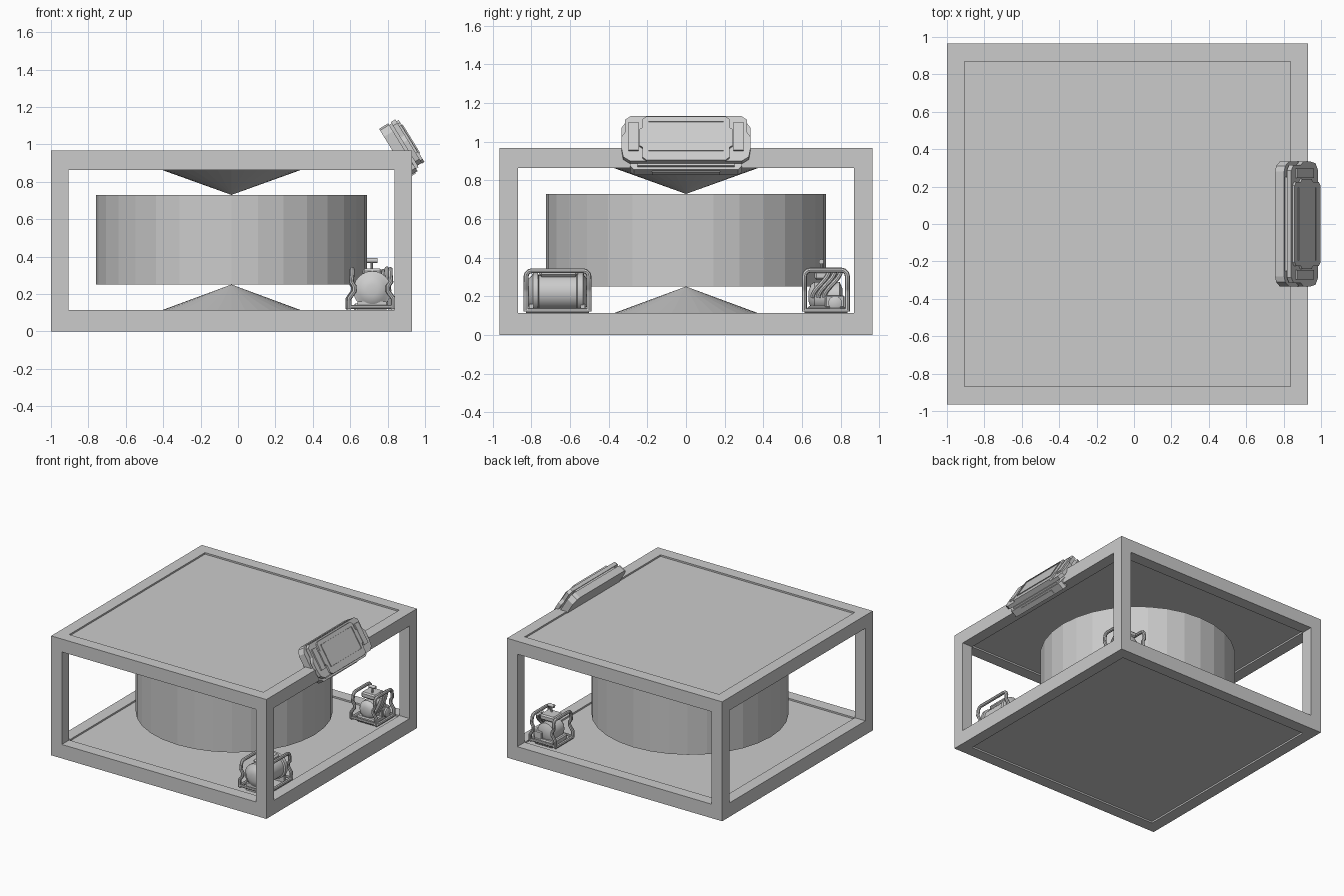
import bpy, bmesh, math
from mathutils import Matrix, Vector

if "Cube" in bpy.data.objects:
    bpy.data.objects.remove(bpy.data.objects["Cube"])

grey = bpy.data.materials.new("plain grey")
grey.diffuse_color = (0.6, 0.6, 0.6, 1)
grey.use_nodes = True
grey.node_tree.nodes["Principled BSDF"].inputs["Base Color"].default_value = grey.diffuse_color


def finish(name, bm, smooth=False):
    bmesh.ops.remove_doubles(bm, verts=bm.verts, dist=1e-5)
    bmesh.ops.recalc_face_normals(bm, faces=bm.faces)
    me = bpy.data.meshes.new(name)
    bm.to_mesh(me)
    bm.free()
    me.materials.append(grey)
    ob = bpy.data.objects.new(name, me)
    bpy.context.collection.objects.link(ob)
    if smooth:
        for o in bpy.context.selected_objects:
            o.select_set(False)
        ob.select_set(True)
        bpy.context.view_layer.objects.active = ob
        bpy.ops.object.shade_smooth_by_angle(angle=math.radians(35))
    return ob


def box(name, lo, hi, bevel=0):
    lo, hi = Vector(lo), Vector(hi)
    bm = bmesh.new()
    bmesh.ops.create_cube(bm, size=1)
    for v in bm.verts:
        v.co = (lo + hi) / 2 + v.co * (hi - lo)
    if bevel:
        bmesh.ops.bevel(bm, geom=bm.edges[:], offset=bevel, segments=1, affect='EDGES')
    return finish(name, bm)


def lathe(name, profile, centre, axis='Z', n=32, smooth=False):
    """Revolve (radius, height) pairs around an axis through centre."""
    rot = {'Z': Matrix(), 'Y': Matrix.Rotation(-math.pi / 2, 4, 'X'),
           'X': Matrix.Rotation(math.pi / 2, 4, 'Y')}[axis]
    m = Matrix.Translation(centre) @ rot
    bm = bmesh.new()
    rings = [[bm.verts.new(m @ Vector((r * math.cos(2 * math.pi * i / n),
                                       r * math.sin(2 * math.pi * i / n), h)))
              for i in range(n)] for r, h in profile]
    for a, b in zip(rings, rings[1:]):
        for i in range(n):
            bm.faces.new((a[i], a[(i + 1) % n], b[(i + 1) % n], b[i]))
    bm.faces.new(rings[0])
    bm.faces.new(rings[-1])
    return finish(name, bm, smooth)


def tube(name, pts, r):
    """Round tube along a path."""
    cu = bpy.data.curves.new(name, 'CURVE')
    cu.dimensions = '3D'
    cu.bevel_depth, cu.bevel_resolution, cu.use_fill_caps = r, 2, True
    sp = cu.splines.new('POLY')
    sp.points.add(len(pts) - 1)
    for p, q in zip(sp.points, pts):
        p.co = (*q, 1)
    tmp = bpy.data.objects.new(name + "_path", cu)
    bm = bmesh.new()
    bpy.context.collection.objects.link(tmp)
    me = tmp.evaluated_get(bpy.context.evaluated_depsgraph_get()).to_mesh()
    bm.from_mesh(me)
    bpy.data.objects.remove(tmp)
    return finish(name, bm, True)


# outer frame: box with six square openings
def frame(lo, hi, ilo, ihi):
    bm = bmesh.new()
    out, inn = (lo, hi), (ilo, ihi)
    loop = ((0, 0), (1, 0), (1, 1), (0, 1))
    for ax in range(3):
        u, w = (ax + 1) % 3, (ax + 2) % 3
        for s in (0, 1):
            rows = []
            for depth, side in ((out, out), (out, inn), (inn, inn)):
                row = []
                for a, b in loop:
                    p = [0, 0, 0]
                    p[ax], p[u], p[w] = depth[s][ax], side[a][u], side[b][w]
                    row.append(bm.verts.new(p))
                rows.append(row)
            for a, b in zip(rows, rows[1:]):
                for i in range(4):
                    j = (i + 1) % 4
                    bm.faces.new((a[i], a[j], b[j], b[i]))
    finish("outer_frame", bm)


frame((-1, -.965, 0), (.93, .965, .968), (-.905, -.87, .113), (.838, .87, .863))
box("top_panel", (-.905, -.87, .876), (.838, .87, .955))
box("floor_panel", (-.905, -.87, .013), (.838, .87, .1))

# drum held between two cones
cx = -.035
lathe("drum", [(.725, .25), (.725, .73)], (cx, 0, 0))
lathe("upper_cone", [(.001, .73), (.41, .877)], (cx, 0, 0))
lathe("lower_cone", [(.41, .099), (.001, .25)], (cx, 0, 0))

# tilted control panel: local x = world y, local y = up the face, local z = outward
tilt = Matrix(((0, -.523, .852, .923), (1, 0, 0, 0), (0, .852, .523, 1.022), (0, 0, 0, 1)))


def plate(name, half, z0, z1, inset=0, depth=0):
    """Prism from a half outline (x > 0) mirrored; optional recessed front."""
    pts = half + [(-x, y) for x, y in reversed(half)]
    bm = bmesh.new()
    a = [bm.verts.new((x, y, z0)) for x, y in pts]
    b = [bm.verts.new((x, y, z1)) for x, y in pts]
    bm.faces.new(a)
    front = bm.faces.new(b)
    for i in range(len(pts)):
        j = (i + 1) % len(pts)
        bm.faces.new((a[i], a[j], b[j], b[i]))
    if inset:
        bmesh.ops.inset_region(bm, faces=[front], thickness=inset)
        for v in front.verts:
            v.co.z -= depth
    bm.transform(tilt)
    finish(name, bm)


plate("console_back", [(.27, -.16), (.29, -.14), (.29, -.115), (.335, -.09), (.335, .09),
                       (.31, .13), (.28, .14)], -.112, -.055)
plate("console_middle", [(.25, -.145), (.25, .13)], -.055, -.04)
plate("console_front", [(.29, -.135), (.325, -.11), (.335, -.05), (.335, .01), (.315, .04),
                        (.315, .115), (.285, .138)], -.04, -.012)
plate("screen_surround", [(.205, -.138), (.225, -.12), (.225, -.06), (.24, -.05), (.24, .05),
                          (.225, .06), (.225, .11), (.205, .125)], -.012, .002)
plate("screen_bezel", [(.195, -.085), (.195, .093)], .002, .008, .01, .01)
for s in (-1, 1):
    bm = bmesh.new()
    bmesh.ops.create_cube(bm, size=1)
    for v in bm.verts:
        v.co = Vector((s * .272 + v.co.x * .05, .01 + v.co.y * .17, -.008 + v.co.z * .014))
    bm.transform(tilt)
    finish("side_grip", bm)
bm = bmesh.new()
bmesh.ops.create_cube(bm, size=1)
for v in bm.verts:
    v.co = Vector((v.co.x * .35, -.16 + v.co.y * .012, -.085 + v.co.z * .03))
bm.transform(tilt)
finish("console_lower_rib", bm)


# carrying cage: kinked, rounded hoop on each side, plus foot rails
def cage(name, xc, hw, y0, y1, top, r=.013):
    for s in (-1, 1):
        leg = [(hw, .12), (hw, .175), (hw - .028, .215), (hw - .028, .24),
               (hw - .012, .265), (hw - .012, top - .035)]
        c = .03
        bend = [(c * (1 - math.cos(t)), c * math.sin(t)) for t in (0, .5, 1.05, math.pi / 2)]
        xt = xc + s * (hw - .016)
        left = [(xc + s * x, y0, z) for x, z in leg[:-1]]
        left += [(xt, y0 + a, top - c + b) for a, b in bend]
        right = [(x, y0 + y1 - y, z) for x, y, z in reversed(left)]
        tube(name + "_hoop", left + right, r)
        tube(name + "_foot_rail", [(xc + s * hw, y0, .125), (xc + s * hw, y1, .125)], r)
    for y in (y0, y1):
        tube(name + "_cross_rail", [(xc - hw, y, .13), (xc + hw, y, .13)], r * .8)


# front machine: lying pressure tank
cage("tank_cage", .712, .118, -.828, -.502, .332)
lathe("pressure_tank", [(.03, -.165), (.07, -.155), (.088, -.135), (.102, -.13), (.102, -.105),
                        (.09, -.1), (.09, .095), (.102, .1), (.102, .13), (.088, .135),
                        (.07, .15), (.03, .16)], (.718, -.662, .22), 'Y', 24, True)
for y in (-.80, -.535):
    box("tank_saddle", (.64, y - .012, .1), (.795, y + .012, .16))
box("tank_top_cap", (.665, -.76, .3), (.77, -.56, .335), .012)

# rear machine: pump with curved hoses
cage("pump_cage", .70, .112, .613, .835, .335)
box("pump_base", (.62, .63, .1), (.785, .825, .15), .008)
lathe("pump_body", [(.03, -.09), (.06, -.08), (.075, -.06), (.075, .07), (.04, .085)],
      (.70, .725, .2), 'Y', 20, True)
box("pump_block", (.72, .72, .14), (.79, .82, .205), .006)
box("pump_top_box", (.635, .665, .285), (.765, .785, .33), .01)
lathe("pump_side_cap", [(.036, 0), (.036, .015), (.028, .02)], (.788, .772, .165), 'X', 20, True)
for k in range(3):
    pts = []
    for i in range(11):
        t = i / 10
        e = t * t * (3 - 2 * t)
        pts.append((.77 + .012 * math.sin(math.pi * t), .655 + k * .03 + .085 * e, .195 + .135 * t))
    tube("pump_hose", pts, .012)
tube("valve_stem", [(.715, .7, .32), (.715, .7, .378)], .007)
lathe("valve_handle", [(.013, -.027), (.013, .027)], (.718, .7, .379), 'X', 12, True)
